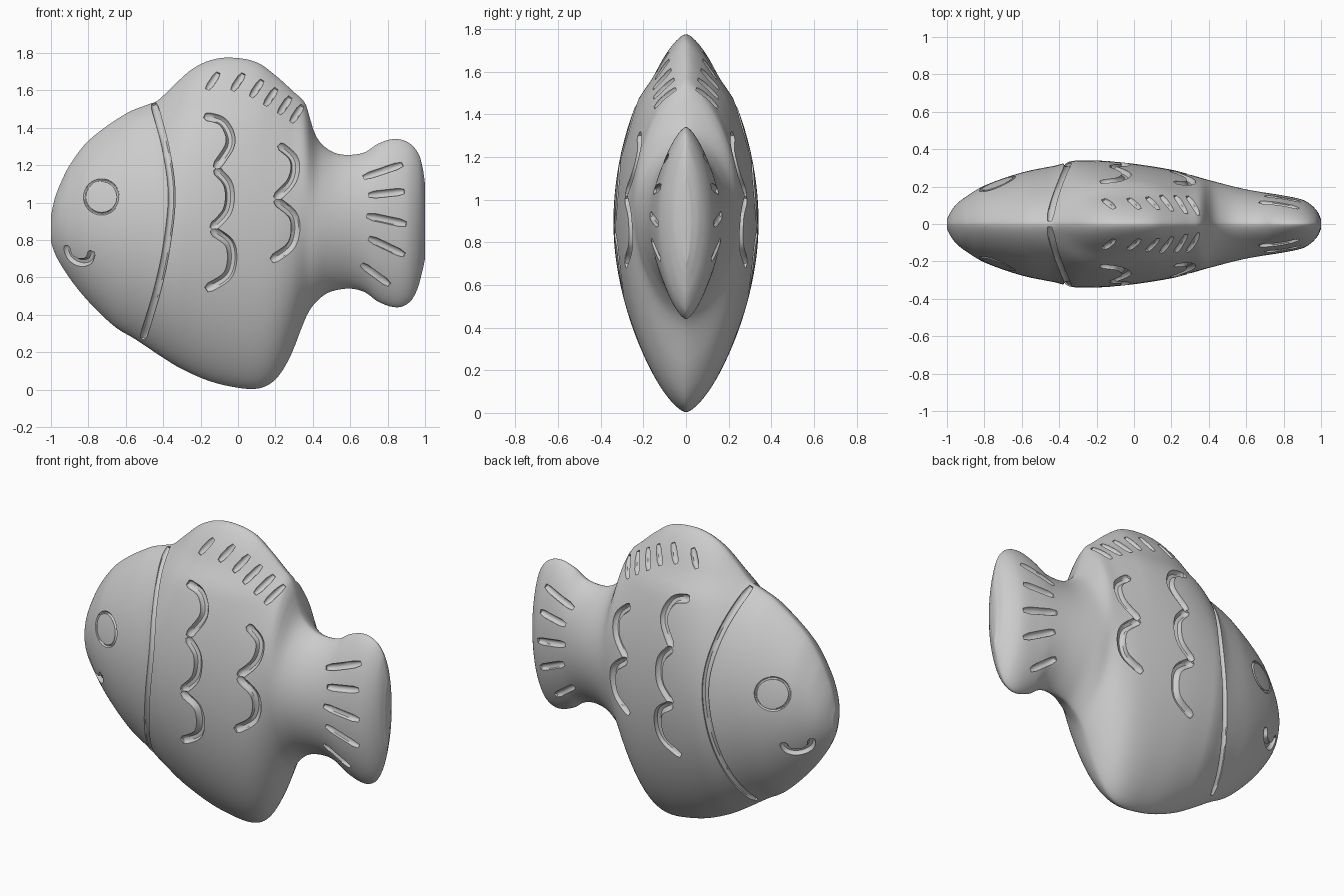
import bpy, bmesh
from math import sin, cos, pi, sqrt, radians

cube = bpy.data.objects.get("Cube")
if cube:
    bpy.data.objects.remove(cube, do_unlink=True)

clay = bpy.data.materials.new("pale grey clay")
clay.use_nodes = True
clay.diffuse_color = (0.6, 0.6, 0.6, 1)
clay.node_tree.nodes["Principled BSDF"].inputs["Base Color"].default_value = clay.diffuse_color

# Body outline: back edge, belly edge and half thickness along the length
BACK = [(-1, .93), (-.98, 1.02), (-.95, 1.1), (-.9, 1.2), (-.8, 1.33), (-.6, 1.475), (-.48, 1.525),
        (-.43, 1.545), (-.35, 1.62), (-.25, 1.71), (-.15, 1.76), (-.04, 1.775), (.1, 1.75), (.2, 1.68),
        (.3, 1.59), (.36, 1.53), (.385, 1.45), (.41, 1.37), (.45, 1.31), (.52, 1.265), (.6, 1.255),
        (.68, 1.27), (.75, 1.315), (.84, 1.34), (.92, 1.315), (.97, 1.25), (.99, 1.17), (1, 1.1)]
BELLY = [(-1, .79), (-.98, .73), (-.93, .64), (-.85, .53), (-.75, .42), (-.65, .33), (-.55, .27), (-.4, .17),
         (-.3, .11), (-.15, .045), (0, .01), (.1, .005), (.17, .03), (.23, .09), (.29, .2), (.34, .33),
         (.38, .42), (.44, .49), (.5, .525), (.6, .54), (.68, .52), (.75, .47), (.85, .44), (.92, .47),
         (.96, .54), (.985, .63), (1, .7)]
THICK = [(-1, .025), (-.98, .065), (-.95, .105), (-.9, .145), (-.8, .205), (-.6, .275), (-.41, .315),
         (-.36, .33), (-.3, .34), (-.1, .333), (.2, .29), (.4, .235), (.6, .185), (.8, .152), (.9, .13),
         (.95, .1), (.985, .06), (1, .025)]


def smooth(table, x):
    """Cubic interpolation through a table of (position, value) pairs."""
    n = len(table)

    def slope(k):
        a, b = table[max(k - 1, 0)], table[min(k + 1, n - 1)]
        return (b[1] - a[1]) / (b[0] - a[0])

    i = 0
    while i < n - 2 and x > table[i + 1][0]:
        i += 1
    (xa, a), (xb, b) = table[i], table[i + 1]
    h = xb - xa
    t = (x - xa) / h
    return (a * (1 + 2 * t) * (1 - t) ** 2 + slope(i) * h * t * (1 - t) ** 2
            + b * t * t * (3 - 2 * t) - slope(i + 1) * h * t * t * (1 - t))


def section(x):
    top, low = smooth(BACK, x), smooth(BELLY, x)
    return (top + low) / 2, (top - low) / 2


def side(x, z):
    """Half thickness of the body: a lens section, slightly pinched at the back fin."""
    mid, half = section(x)
    u = (z - mid) / half
    s = sqrt(max(0, 1 - u * u))
    t = min(1, max(0, (z - 1.45) / .15))
    pinch = 1 - .13 * t * t * (3 - 2 * t)
    return smooth(THICK, x) * pinch * (.7 * s ** 1.6 + .3 * s)


# Fish body: lens-shaped sections lofted from nose to tail
COLUMNS, RING = 160, 96
bm = bmesh.new()
rings = []
for i in range(COLUMNS + 1):
    x = -cos(pi * i / COLUMNS)
    mid, half = section(x)
    ring = []
    for j in range(RING):
        a = 2 * pi * j / RING
        z = mid + half * cos(a)
        ring.append(bm.verts.new((x, side(x, z) * (1 if sin(a) > 0 else -1), z)))
    rings.append(ring)
for p, q in zip(rings, rings[1:]):
    for j in range(RING):
        k = (j + 1) % RING
        bm.faces.new((p[j], p[k], q[k], q[j]))
bm.faces.new(rings[0])
bm.faces.new(rings[-1])
bmesh.ops.recalc_face_normals(bm, faces=bm.faces)
mesh = bpy.data.meshes.new("fish_body")
bm.to_mesh(mesh)
bm.free()
body = bpy.data.objects.new("fish_body", mesh)
bpy.context.collection.objects.link(body)
mesh.materials.append(clay)

# Groove cutters: round tubes that follow both sides of the body
tubes = bpy.data.curves.new("groove_cutters", "CURVE")
tubes.dimensions = "3D"
tubes.bevel_depth = 1
tubes.bevel_resolution = 2
tubes.use_fill_caps = True


def groove(points, radius, steps=10, taper=.6, closed=False):
    xs = [(i, p[0]) for i, p in enumerate(points)]
    zs = [(i, p[1]) for i, p in enumerate(points)]
    last = len(points) - 1
    count = steps * last + (0 if closed else 1)
    for flip in (-1, 1):
        spline = tubes.splines.new("POLY")
        spline.points.add(count - 1)
        spline.use_cyclic_u = closed
        for i, point in enumerate(spline.points):
            x, z = smooth(xs, i / steps), smooth(zs, i / steps)
            point.co = (x, flip * side(x, z), z, 1)
            at_end = not closed and i in (0, count - 1)
            point.radius = radius * (taper if at_end else 1)


# Gill line
groove([(-.45, 1.53), (-.385, 1.28), (-.355, 1.03), (-.385, .75), (-.435, .52), (-.51, .27)], .021)
# Eye ring
groove([(-.73 + .09 * cos(k * pi / 8), 1.03 + .09 * sin(k * pi / 8)) for k in range(17)], .008,
       steps=2, closed=True)
# Smiling mouth
groove([(-.92, .77), (-.9, .71), (-.85, .68), (-.8, .69), (-.78, .74)], .024, steps=4)
# Scale scallops, joined at their cusps
for arc in ([(-.18, 1.465), (-.08, 1.43), (-.04, 1.32), (-.12, 1.185)],
            [(-.12, 1.18), (-.05, 1.09), (-.055, .96), (-.14, .86)],
            [(-.14, .855), (-.04, .77), (-.05, .62), (-.17, .535)],
            [(.22, 1.31), (.3, 1.23), (.29, 1.12), (.2, 1.02)],
            [(.2, 1.015), (.3, .92), (.29, .78), (.18, .69)]):
    groove(arc, .026, steps=6)
# Back fin rays
for x, z in ((-.165, 1.605), (-.03, 1.6), (.07, 1.565), (.145, 1.52), (.22, 1.475), (.285, 1.43)):
    groove([(x, z), (x + .06, z + .09)], .019, steps=4)
# Tail fin rays
for ray in ([(.67, 1.135), (.88, 1.205)], [(.7, 1.04), (.89, 1.06)], [(.69, .93), (.9, .885)],
            [(.7, .81), (.89, .72)], [(.66, .67), (.81, .56)]):
    groove(ray, .021, steps=6)

# Cut the grooves, then drop the cutter
source = bpy.data.objects.new("groove_source", tubes)
bpy.context.collection.objects.link(source)
bpy.context.view_layer.update()
cut_mesh = bpy.data.meshes.new_from_object(source.evaluated_get(bpy.context.evaluated_depsgraph_get()))
bpy.data.objects.remove(source, do_unlink=True)
bm = bmesh.new()
bm.from_mesh(cut_mesh)
bmesh.ops.remove_doubles(bm, verts=bm.verts, dist=.0001)
bmesh.ops.recalc_face_normals(bm, faces=bm.faces)
bm.to_mesh(cut_mesh)
bm.free()
cut_mesh.materials.clear()
cut_mesh.materials.append(clay)
cutter = bpy.data.objects.new("groove_cutter", cut_mesh)
cutter.hide_render = True
bpy.context.collection.objects.link(cutter)

bpy.ops.object.select_all(action="DESELECT")
body.select_set(True)
bpy.context.view_layer.objects.active = body
cut = body.modifiers.new("grooves", "BOOLEAN")
cut.operation = "DIFFERENCE"
cut.solver = "EXACT"
cut.use_self = True
cut.object = cutter
bpy.ops.object.modifier_apply(modifier=cut.name)
bpy.data.objects.remove(cutter, do_unlink=True)
bpy.ops.object.shade_smooth_by_angle(angle=radians(45))
